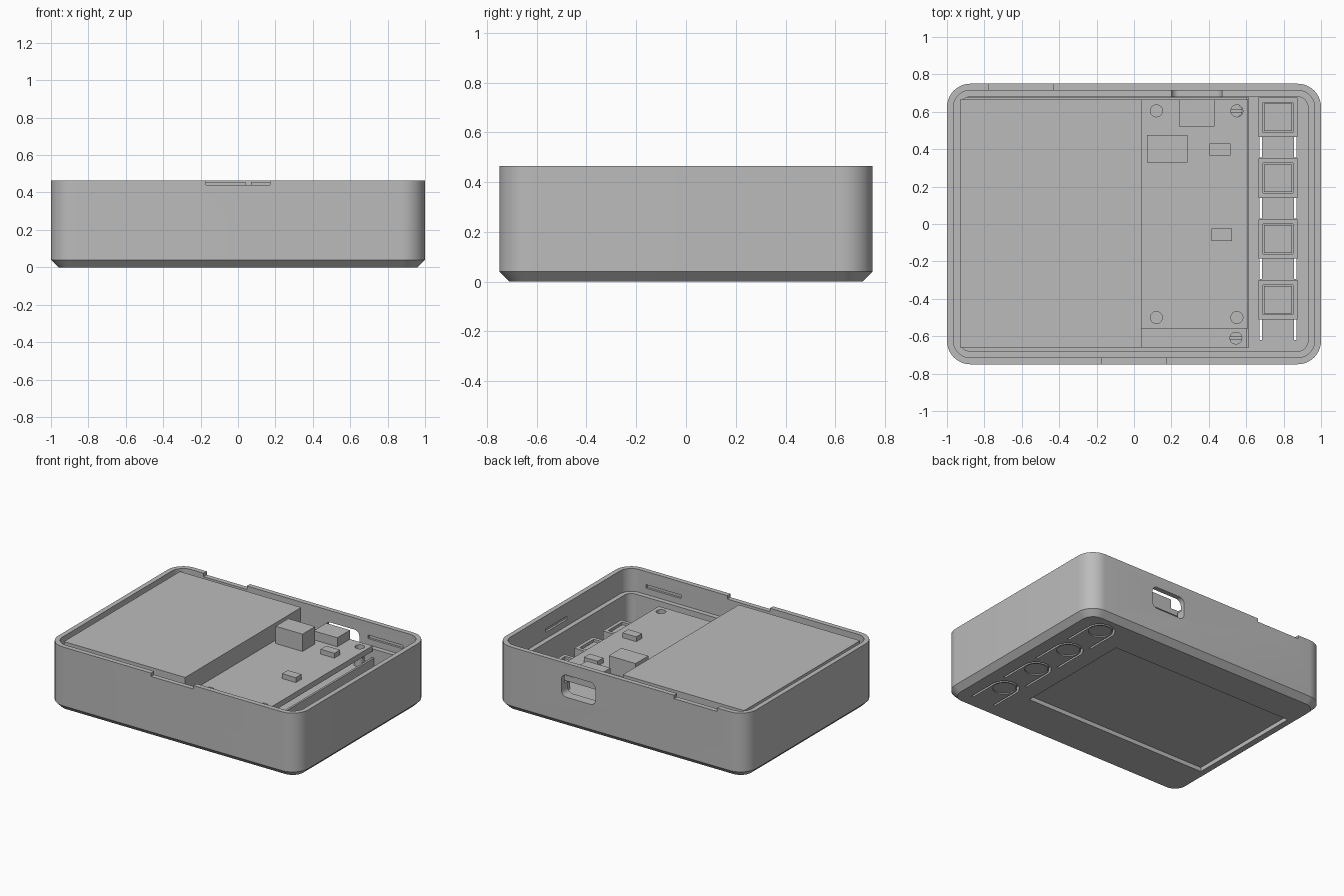
import bpy, bmesh, math
from mathutils import Matrix

default = bpy.data.objects.get("Cube")
if default:
    bpy.data.objects.remove(default, do_unlink=True)

grey = bpy.data.materials.new("plain grey")
grey.use_nodes = True
grey.diffuse_color = (0.5, 0.5, 0.5, 1)
grey.node_tree.nodes["Principled BSDF"].inputs["Base Color"].default_value = (0.5, 0.5, 0.5, 1)


def finish(name, bm):
    bmesh.ops.recalc_face_normals(bm, faces=bm.faces)
    mesh = bpy.data.meshes.new(name)
    bm.to_mesh(mesh)
    bm.free()
    mesh.materials.append(grey)
    obj = bpy.data.objects.new(name, mesh)
    bpy.context.collection.objects.link(obj)
    return obj


def box(name, x0, x1, y0, y1, z0, z1):
    bm = bmesh.new()
    place = Matrix.Translation(((x0 + x1) / 2, (y0 + y1) / 2, (z0 + z1) / 2))
    bmesh.ops.create_cube(bm, size=1, matrix=place @ Matrix.Diagonal((x1 - x0, y1 - y0, z1 - z0, 1)))
    return finish(name, bm)


def cylinder(name, x, y, z0, z1, r):
    bm = bmesh.new()
    bmesh.ops.create_cone(bm, cap_ends=True, segments=32, radius1=r, radius2=r, depth=z1 - z0,
                          matrix=Matrix.Translation((x, y, (z0 + z1) / 2)))
    return finish(name, bm)


def rounded(w, d, r, steps=10):
    """Outline of a rounded rectangle with half sizes w and d."""
    points = []
    for i, (sx, sy) in enumerate(((1, 1), (-1, 1), (-1, -1), (1, -1))):
        for k in range(steps + 1):
            a = math.pi / 2 * (i + k / steps)
            points.append((sx * (w - r) + r * math.cos(a), sy * (d - r) + r * math.sin(a)))
    return points


def loft(name, rings):
    """Skin a stack of equal-length 3D outlines and cap both ends."""
    bm = bmesh.new()
    loops = [[bm.verts.new(p) for p in ring] for ring in rings]
    n = len(loops[0])
    for a, b in zip(loops, loops[1:]):
        for i in range(n):
            j = (i + 1) % n
            bm.faces.new((a[i], a[j], b[j], b[i]))
    bm.faces.new(loops[0])
    bm.faces.new(loops[-1])
    return finish(name, bm)


def cut(target, cutter):
    mod = target.modifiers.new("cut", "BOOLEAN")
    mod.operation = "DIFFERENCE"
    mod.solver = "EXACT"
    mod.object = cutter
    bpy.context.view_layer.objects.active = target
    bpy.ops.object.modifier_apply(modifier=mod.name)
    bpy.data.objects.remove(cutter, do_unlink=True)


def smooth(obj):
    bpy.ops.object.select_all(action="DESELECT")
    obj.select_set(True)
    bpy.context.view_layer.objects.active = obj
    bpy.ops.object.shade_smooth_by_angle(angle=math.radians(30))


# Case: chamfered foot, outer wall, stepped inner ledge, floor
TOP, FLOOR = 0.465, 0.04
profile = ((0.04, 0), (0, 0.04), (0, TOP), (0.035, TOP), (0.035, 0.3), (0.07, 0.3), (0.07, FLOOR))
case = loft("case", [[(x, y, z) for x, y in rounded(1 - i, 0.75 - i, 0.125 - i)] for i, z in profile])

# Port opening in the back wall
cut(case, loft("port_cutter", [[(x + 0.335, y, z + 0.3) for x, z in rounded(0.135, 0.08, 0.04)]
                               for y in (0.6, 0.8)]))

# Rim notches and display window
cut(case, box("front_notch_cutter", -0.17, 0.17, -0.8, -0.7, 0.44, 0.5))
cut(case, box("back_notch_cutter", -0.775, -0.43, 0.7, 0.8, 0.44, 0.5))
cut(case, box("window_cutter", -0.915, 0.55, -0.41, 0.475, -0.1, 0.1))

# Snap grooves inside the walls
for side in (-1, 1):
    for x in (-0.68, 0.68):
        y = side * 0.715
        cut(case, box("groove_cutter", x - 0.14, x + 0.14, y - 0.015, y + 0.015, 0.345, 0.37))
    x = side * 0.965
    cut(case, box("groove_cutter", x - 0.015, x + 0.015, -0.02, 0.22, 0.345, 0.37))

# Flexing button tongues: U-shaped slots through the floor with a shallow dish
BX, R, GAP = 0.77, 0.092, 0.007
button_ys = [0.57 - 0.325 * i for i in range(4)]
for y in button_ys:
    arc = [math.pi * k / 20 for k in range(21)]
    outline = [(BX + (R + GAP) * math.cos(a), y + (R + GAP) * math.sin(a)) for a in arc]
    outline += [(BX - R - GAP, y - 0.215), (BX - R + GAP, y - 0.215)]
    outline += [(BX + (R - GAP) * math.cos(a), y + (R - GAP) * math.sin(a)) for a in reversed(arc)]
    outline += [(BX + R - GAP, y - 0.215), (BX + R + GAP, y - 0.215)]
    cut(case, loft("slot_cutter", [[(px, py, z) for px, py in outline] for z in (-0.1, 0.1)]))
    cut(case, cylinder("dish_cutter", BX, y, -0.1, 0.008, 0.075))
smooth(case)

# Switch housings behind the buttons
for i, y in enumerate(button_ys):
    housing = box(f"switch_housing_{i + 1}", BX - 0.105, BX + 0.105, y - 0.105, y + 0.105, FLOOR, 0.18)
    cut(housing, box("housing_cutter", BX - 0.08, BX + 0.08, y - 0.08, y + 0.08, 0.1, 0.3))
    box(f"switch_{i + 1}", BX - 0.074, BX + 0.074, y - 0.074, y + 0.074, 0.09, 0.165)

# Display module, its retaining rib and the battery
box("display", -0.925, 0.6, -0.66, 0.675, 0.03, 0.2)
box("display_rib", 0.6, 0.615, -0.66, 0.675, FLOOR, 0.24)
box("battery", -0.93, 0.04, -0.66, 0.665, 0.2, 0.455)

# Circuit board with mounting holes
board = box("circuit_board", 0.04, 0.61, -0.56, 0.665, 0.29, 0.33)
for x, y in ((0.12, 0.605), (0.55, 0.605), (0.12, -0.5), (0.55, -0.5)):
    cut(board, cylinder("hole_cutter", x, y, 0.2, 0.4, 0.032))
smooth(board)

# Board components
box("tall_connector", 0.07, 0.285, 0.33, 0.475, 0.33, 0.455)
box("port_connector", 0.24, 0.43, 0.52, 0.665, 0.33, 0.395)
box("upper_chip", 0.405, 0.515, 0.365, 0.43, 0.33, 0.365)
box("lower_chip", 0.415, 0.525, -0.09, -0.025, 0.33, 0.365)

# Screw posts at the display corners
for side, y in (("back", 0.605), ("front", -0.61)):
    post = cylinder(f"{side}_screw_post", 0.545, y, 0.2, 0.27, 0.034)
    cut(post, box("driver_slot_cutter", 0.5, 0.59, y - 0.006, y + 0.006, 0.25, 0.3))
    smooth(post)
